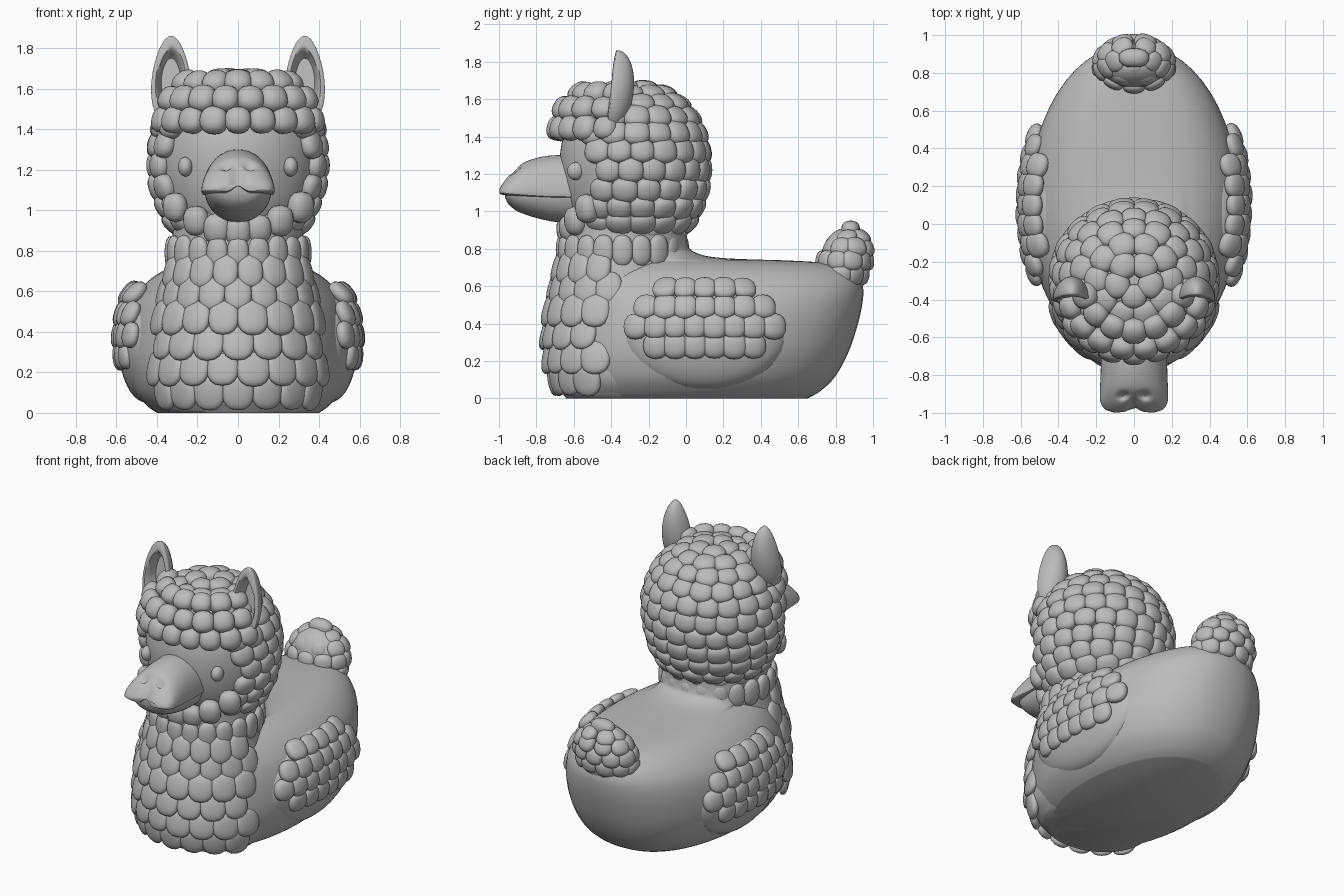
import bpy, bmesh, random
from math import sin, cos, pi, radians, exp, sqrt, copysign
from mathutils import Vector, Matrix

random.seed(4)
cube = bpy.data.objects.get("Cube")
if cube:
    bpy.data.objects.remove(cube, do_unlink=True)

grey = bpy.data.materials.new("plain grey")
grey.use_nodes = True
grey.diffuse_color = (0.5, 0.5, 0.5, 1)
grey.node_tree.nodes["Principled BSDF"].inputs["Base Color"].default_value = (0.5, 0.5, 0.5, 1)


def finish(name, bm, angle=50):
    """Turn a bmesh into a smooth shaded object resting above the floor."""
    for v in bm.verts:
        v.co.z = max(v.co.z, 0)
    bmesh.ops.recalc_face_normals(bm, faces=bm.faces)
    mesh = bpy.data.meshes.new(name)
    bm.to_mesh(mesh)
    bm.free()
    mesh.materials.append(grey)
    obj = bpy.data.objects.new(name, mesh)
    bpy.context.collection.objects.link(obj)
    bpy.ops.object.select_all(action='DESELECT')
    obj.select_set(True)
    bpy.context.view_layer.objects.active = obj
    bpy.ops.object.shade_smooth_by_angle(angle=radians(angle))


def spline(rows, k=4):
    """Catmull-Rom interpolation of a profile table."""
    out = []
    for i in range(len(rows) - 1):
        a, b, c, d = (rows[max(i - 1, 0)], rows[i], rows[i + 1], rows[min(i + 2, len(rows) - 1)])
        for j in range(k):
            t = j / k
            out.append([q + t / 2 * (r - p + t * (2 * p - 5 * q + 4 * r - s + t * (3 * (q - r) + s - p)))
                        for p, q, r, s in zip(a, b, c, d)])
    return out + [list(rows[-1])]


def loft(name, rings):
    bm = bmesh.new()
    loops = [[bm.verts.new(p) for p in ring] for ring in rings]
    n = len(loops[0])
    for a, b in zip(loops, loops[1:]):
        for i in range(n):
            bm.faces.new((a[i], a[(i + 1) % n], b[(i + 1) % n], b[i]))
    bm.faces.new(loops[0])
    bm.faces.new(loops[-1])
    finish(name, bm)


def oval(z, cy, rx, ry, back=1.0, n=56):
    """Horizontal ring; a back power below one makes its rear half fuller."""
    ring = []
    for i in range(n):
        s, c = sin(2 * pi * i / n), cos(2 * pi * i / n)
        ring.append((rx * copysign(abs(s) ** (back if c < 0 else 1), s), cy - ry * c, z))
    return ring


def puff(bm, pos, normal, size, tilt=0.0):
    """One squarish pillow of wool: width, height and depth along the surface frame."""
    n = Vector(normal).normalized()
    right = Vector((0, 0, 1)).cross(n)
    right = right.normalized() if right.length > 0.01 else Vector((1, 0, 0))
    turn = Matrix((right, n.cross(right), n)).transposed() @ Matrix.Rotation(-tilt, 3, 'X')
    scale = Vector(size) * random.uniform(0.95, 1.06)
    m = Matrix.Translation(pos) @ turn.to_4x4() @ Matrix.Diagonal((*scale, 1))
    for v in bmesh.ops.create_uvsphere(bm, u_segments=16, v_segments=10, radius=1)["verts"]:
        v.co = m @ Vector([copysign(abs(c) ** .85, c) for c in v.co])


def ball(name, centre, radii):
    bm = bmesh.new()
    m = Matrix.Translation(centre) @ Matrix.Diagonal((*radii, 1))
    bmesh.ops.create_uvsphere(bm, u_segments=32, v_segments=20, radius=1, matrix=m)
    finish(name, bm)


# Body: z, back y, front y, half width
body = [(0, .65, -.63, .40), (.04, .72, -.67, .455), (.12, .80, -.71, .52), (.25, .87, -.73, .56),
        (.40, .92, -.72, .56), (.52, .945, -.70, .535), (.60, .945, -.68, .49), (.67, .91, -.66, .42),
        (.715, .82, -.64, .34), (.735, .6, -.64, .28), (.75, .2, -.64, .28), (.78, .05, -.64, .30),
        (.83, .01, -.64, .32), (.95, 0, -.64, .32)]
loft("body", [oval(z, (b + f) / 2, w, (b - f) / 2, .88) for z, b, f, w in spline(body)])

# Chest: z, half width, half depth
CHEST_Y = -.35
chest = spline([(0, .34, .29), (.1, .42, .36), (.25, .43, .395), (.45, .41, .39),
                (.65, .36, .35), (.8, .33, .315), (.95, .32, .31)])
loft("chest", [oval(z, CHEST_Y, rx, ry) for z, rx, ry in chest])


def chest_radii(z):
    return min(chest, key=lambda row: abs(row[0] - z))[1:]


# Overlapping scales down the chest, turning under at the bottom
bm = bmesh.new()
for row, z in enumerate((.70, .59, .47, .345, .22, .10)):
    rx, ry = chest_radii(z)
    count = (8, 9, 8, 7, 8, 7)[row]
    for i in range(count):
        a = radians((i - (count - 1) / 2) * 20)
        puff(bm, (rx * sin(a), CHEST_Y - ry * cos(a), z), (sin(a), -cos(a), min(0, 3 * (z - .25))),
             (.076 * rx / .4, .088, .03), .26)
finish("chest_scales", bm)

# Collar of upright wool round the neck
bm = bmesh.new()
for i in range(20):
    a = 2 * pi * i / 20
    puff(bm, (.33 * sin(a), -.34 - .325 * cos(a), .79), (sin(a), -cos(a), 0), (.057, .085, .033))
finish("neck_collar", bm)

# Head: a ball that is fuller and deeper below its middle
HEAD = Vector((0, -.295, 1.265))


def head_point(lat, a, grow=0.0):
    r = cos(lat) ** (.55 if lat < 0 else .8)
    tall = (.42 if lat < 0 else .385) + grow
    return HEAD + Vector(((.4 + grow) * r * sin(a), -(.38 + grow) * r * cos(a), tall * sin(lat)))


loft("head", [[head_point(radians(-87 + 6 * i), 2 * pi * j / 56) for j in range(56)] for i in range(30)])

# Head wool, leaving the face and the forehead free
bm = bmesh.new()
for row in range(11):
    lat = radians(-64 + row * 14.5)
    count = max(5, round(2 * pi * (head_point(lat, pi / 2).x) / .125))
    for i in range(count):
        a = 2 * pi * (i + row % 2 / 2) / count
        p = head_point(lat, a, .01)
        in_face = p.y < -.3 and (p.x / .375) ** 2 + ((p.z - 1.2) / .275) ** 2 < 1
        if in_face or (p.y < -.5 and p.z > 1.36):
            continue
        puff(bm, p, (sin(a) * cos(lat), -cos(a) * cos(lat), sin(lat)), (.072, .068, .045), .08)
finish("head_wool", bm)

# Beard curving under the face from cheek to cheek
bm = bmesh.new()
for i in range(7):
    t = (i - 3) / 3
    puff(bm, (.31 * t, -.64 + .11 * t * t, .895 + .12 * t * t), (t * .8, -1, -.15), (.066, .075, .052))
finish("beard", bm)

# Fringe over the forehead
bm = bmesh.new()
for z, r, count, step, lean in ((1.445, .395, 9, 17.5, .1), (1.55, .365, 8, 19, .4), (1.63, .27, 7, 24, 1.0)):
    for i in range(count):
        a = radians((i - (count - 1) / 2) * step)
        puff(bm, (r * sin(a), HEAD.y - r * cos(a), z), (sin(a), -cos(a), lean), (.068, .068, .056), .15)
finish("fringe", bm)

# Upper muzzle: y, half width, lip height, top height
upper = spline([(-.50, .175, 1.08, 1.30), (-.70, .175, 1.08, 1.30), (-.80, .177, 1.085, 1.285),
                (-.88, .18, 1.09, 1.255), (-.94, .178, 1.095, 1.205), (-.98, .155, 1.10, 1.155),
                (-.997, .11, 1.105, 1.125)], 6)


def upper_ring(y, w, lip, top, n=72):
    ring = []
    for i in range(n):
        t = 2 * pi * i / n
        x = w * cos(t)
        crease = exp(-(x / .035) ** 2)
        front = min(max((-y - .8) / .15, 0), 1)
        if sin(t) >= 0:
            z = lip + (top - lip) * sin(t) ** .9
            dent = exp(-((abs(x) - .055) / .026) ** 2 - ((y + .91) / .02) ** 2)
            z -= .04 * dent
        else:
            z = lip + .014 * sin(t) + .03 * crease * front
        ring.append((x, y + .025 * crease * front ** 3, z))
    return ring


loft("upper_muzzle", [upper_ring(*row) for row in upper])

# Lower jaw: y, half width, bottom height
jaw = spline([(-.50, .16, .94), (-.68, .165, .942), (-.80, .162, .965), (-.90, .145, 1.0),
              (-.95, .115, 1.04), (-.968, .07, 1.08)])
loft("lower_jaw", [[(w * cos(2 * pi * i / 40), y,
                     1.10 + (1.10 - b if sin(2 * pi * i / 40) < 0 else .02) * sin(2 * pi * i / 40))
                    for i in range(40)] for y, w, b in jaw])

for side, s in (("left", 1), ("right", -1)):
    # Eye
    ball(side + "_eye", (s * .26, -.59, 1.215), (.036, .045, .048))

    # Ear: domed behind, hollow in front
    bm = bmesh.new()
    bmesh.ops.create_uvsphere(bm, u_segments=32, v_segments=24, radius=1,
                              matrix=Matrix.Rotation(pi / 2, 4, 'X'))
    for v in bm.verts:
        x, y, z = v.co
        d = x * x + z * z
        if y > 0:
            depth = .115 * y
        else:
            depth = .065 * min(1, max(0, .5 - d) / .25) + .015 * y * (d > .5)
        v.co = (s * (.33 + .097 * x * (1 - .22 * z)), -.395 + .025 * z + depth, 1.64 + .222 * z)
    finish(side + "_ear", bm)

    # Wing: smooth bulge with rows of wool on its upper part
    ball(side + "_wing", (s * .45, .1, .34), (.14, .44, .29))
    bm = bmesh.new()
    for z, count in ((.59, 5), (.49, 7), (.385, 8), (.28, 6)):
        for i in range(count):
            y = .1 + .105 * (i - (count - 1) / 2)
            u, w = (y - .1) / .45, (z - .37) / .285
            h = sqrt(max(.02, 1 - u * u - w * w))
            puff(bm, (s * (.45 + .14 * h), y, z), (s * h / .14, u / .45, w / .285), (.067, .068, .036), .1)
    finish(side + "_wing_wool", bm)

# Tail: tuft of wool leaning backwards
TAIL = Vector((0, .84, .705))
ball("tail_core", TAIL, (.19, .125, .2))
bm = bmesh.new()
for row, deg in enumerate((-38, -14, 10, 34, 57)):
    lat = radians(deg)
    count = (9, 10, 10, 8, 5)[row]
    for i in range(count):
        a = 2 * pi * (i + row % 2 / 2) / count
        d = Vector((sin(a) * cos(lat), -cos(a) * cos(lat), sin(lat)))
        p = TAIL + Vector((d.x * .188, d.y * .122 + .05 * d.z, d.z * .185))
        puff(bm, p, (d.x, d.y * 1.4, d.z), (.058, .054, .036))
puff(bm, (0, .88, .90), (0, 0, 1), (.08, .05, .05))
finish("tail_wool", bm)
